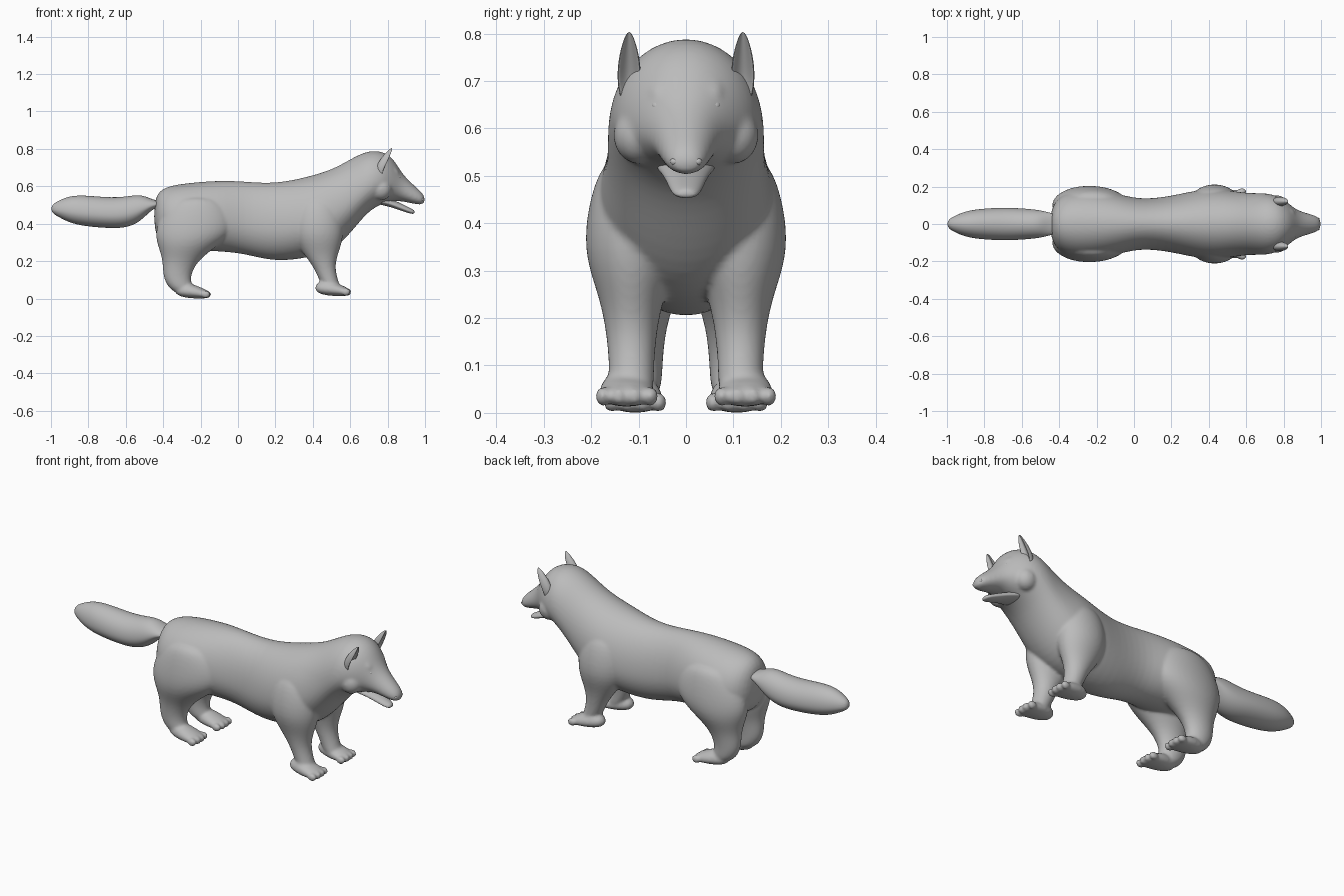
import bpy, bmesh, math
from mathutils import Matrix

if "Cube" in bpy.data.objects:
    bpy.data.objects.remove(bpy.data.objects["Cube"], do_unlink=True)

fur = bpy.data.materials.new("grey_fur")
fur.use_nodes = True
GREY = (.5, .5, .5, 1)
fur.diffuse_color = GREY
fur.node_tree.nodes["Principled BSDF"].inputs["Base Color"].default_value = GREY

RING = [math.tau * i / 20 for i in range(20)]


def loft(bm, rings):
    """Skin a closed tube over a list of point rings."""
    loops = [[bm.verts.new(point) for point in ring] for ring in rings]
    for near, far in zip(loops, loops[1:]):
        for i in range(len(near)):
            bm.faces.new((near[i - 1], near[i], far[i], far[i - 1]))
    bm.faces.new(loops[0])
    bm.faces.new(loops[-1])


def along_x(bm, sections, y=0, widest=.42):
    """Lengthwise form. Each section: x, bottom, top, half width."""
    rings = []
    for x, bottom, top, width in sections:
        middle = bottom + (top - bottom) * widest
        rings.append([(x, y + width * math.cos(a),
                       middle + math.sin(a) * (top - middle if math.sin(a) > 0
                                               else middle - bottom))
                      for a in RING])
    loft(bm, rings)


def along_z(bm, sections, y, hollow=0):
    """Upright form. Each section: z, x, half depth, half width."""
    rings = []
    for z, x, depth, width in sections:
        rings.append([(x + depth * math.cos(a) * (1 - hollow * max(0, math.cos(a))),
                       y + width * math.sin(a), z) for a in RING])
    loft(bm, rings)


def ball(bm, centre, size, turn=0):
    matrix = (Matrix.Translation(centre) @ Matrix.Rotation(turn, 4, "Y")
              @ Matrix.Diagonal((*size, 1)))
    bmesh.ops.create_uvsphere(bm, u_segments=16, v_segments=10, radius=1, matrix=matrix)


def finish(name, bm, levels=2):
    """Turn the working mesh into a smooth, rounded object."""
    bmesh.ops.recalc_face_normals(bm, faces=bm.faces)
    mesh = bpy.data.meshes.new(name)
    bm.to_mesh(mesh)
    bm.free()
    mesh.materials.append(fur)
    mesh.shade_smooth()
    part = bpy.data.objects.new(name, mesh)
    bpy.context.collection.objects.link(part)
    rounding = part.modifiers.new("rounding", "SUBSURF")
    rounding.levels = rounding.render_levels = levels
    return part


def paw(bm, tip, y, ground):
    """Flat foot ending in a row of four toes."""
    along_x(bm, [(tip - .19, ground + .02, ground + .07, .03),
                 (tip - .12, ground, ground + .09, .055),
                 (tip - .05, ground, ground + .06, .063),
                 (tip, ground, ground + .04, .05)], y)
    for k in (-1.5, -.5, .5, 1.5):
        ball(bm, (tip - .015 - .005 * abs(k), y + k * .033, ground + .022),
             (.025, .018, .021))


# Trunk, neck and head
bm = bmesh.new()
along_x(bm, [
    (-.45, .35, .54, .07), (-.4, .28, .6, .16), (-.28, .26, .62, .19),
    (-.1, .25, .635, .17), (.03, .24, .63, .13), (.2, .19, .615, .15),
    (.4, .22, .66, .2), (.52, .26, .7, .18), (.62, .37, .76, .165),
    (.7, .47, .795, .17), (.78, .51, .79, .15), (.84, .52, .74, .1),
    (.88, .52, .66, .07), (.96, .5, .59, .05), (1, .505, .55, .03)])
ball(bm, (.98, 0, .53), (.02, .03, .02))

for side in (1, -1):
    # Hind leg
    along_z(bm, [
        (.55, -.22, .1, .06), (.48, -.22, .18, .09), (.36, -.23, .22, .11),
        (.28, -.27, .16, .1), (.2, -.31, .09, .06), (.1, -.335, .07, .05),
        (.02, -.28, .06, .05)], side * .1)
    paw(bm, -.15, side * .107, 0)
    # Front leg
    along_z(bm, [
        (.55, .43, .08, .05), (.46, .43, .13, .09), (.34, .43, .14, .105),
        (.25, .44, .1, .07), (.17, .46, .055, .053), (.08, .49, .05, .047),
        (.03, .52, .04, .05)], side * .115)
    paw(bm, .6, side * .125, .013)
    # Brow and cheek
    ball(bm, (.835, side * .052, .68), (.04, .028, .02), .9)
    ball(bm, (.765, side * .1, .585), (.06, .055, .06))

# Fuse the limbs into the trunk and soften the joins
body = finish("body", bm)
blend = body.modifiers.new("blend", "REMESH")
blend.mode = "VOXEL"
blend.voxel_size = .008
blend.use_smooth_shade = True
relax = body.modifiers.new("relax", "SMOOTH")
relax.factor, relax.iterations = .5, 5

# Tail
bm = bmesh.new()
along_x(bm, [
    (-1, .46, .5, .02), (-.95, .43, .53, .05), (-.87, .39, .56, .08),
    (-.7, .375, .54, .09), (-.6, .375, .545, .085), (-.52, .41, .56, .078),
    (-.46, .48, .53, .065), (-.41, .49, .52, .05)])
finish("tail", bm)

# Lower jaw
bm = bmesh.new()
along_x(bm, [
    (.73, .505, .555, .075), (.8, .495, .54, .055), (.87, .47, .51, .04),
    (.93, .45, .48, .03), (.945, .455, .47, .015)])
finish("lower_jaw", bm)

# Ears, eyes and nostrils
for side, label in ((1, "left"), (-1, "right")):
    bm = bmesh.new()
    along_z(bm, [
        (.65, .765, .02, .015), (.69, .77, .035, .025), (.73, .79, .04, .025),
        (.77, .81, .03, .018), (.805, .825, .008, .005)], side * .12, 1.2)
    finish("ear_" + label, bm)
    bm = bmesh.new()
    ball(bm, (.857, side * .057, .65), (.014, .016, .009), .6)
    finish("eye_" + label, bm, 1)
    bm = bmesh.new()
    ball(bm, (.985, side * .024, .53), (.008, .01, .008))
    finish("nostril_" + label, bm, 1)
